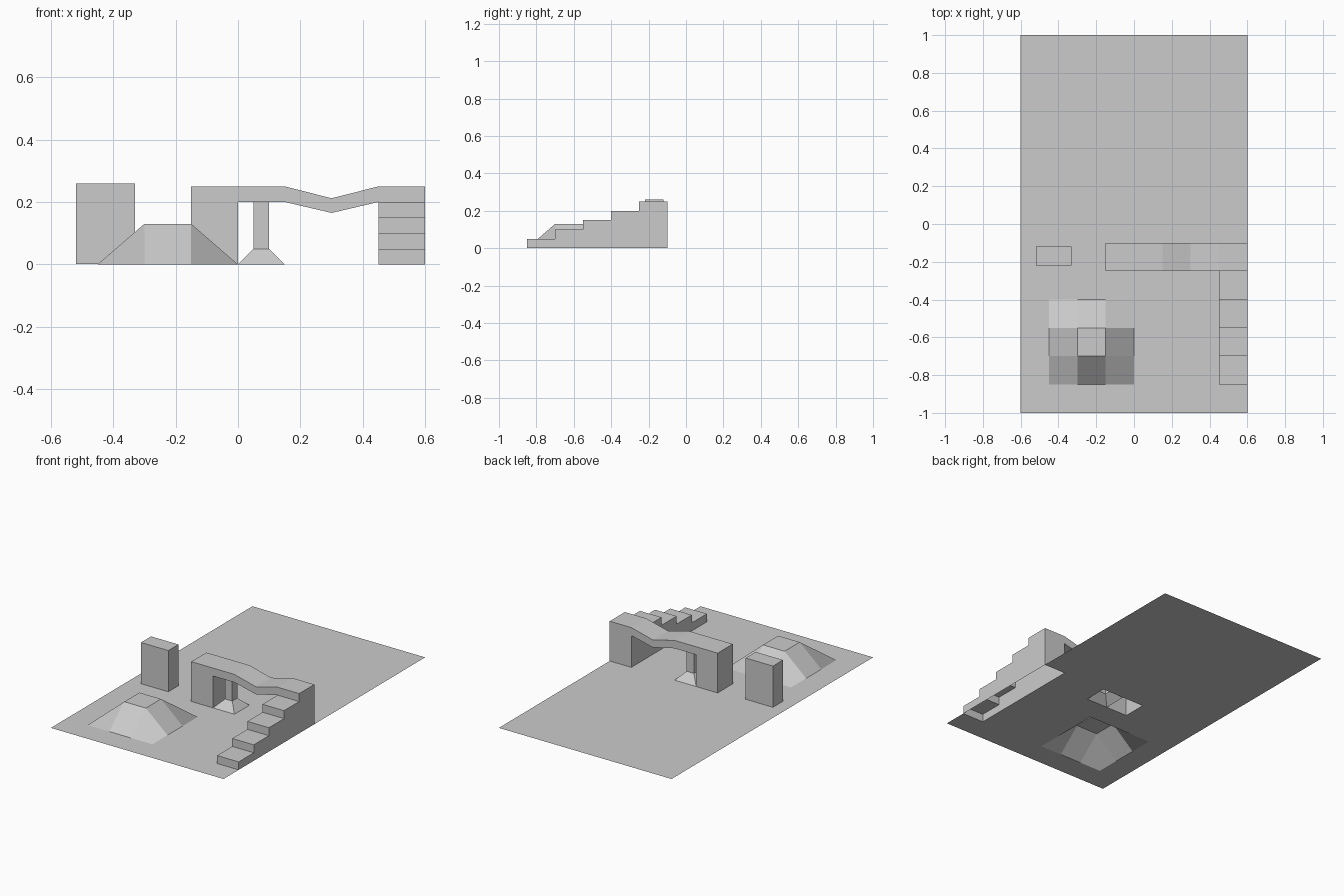
import bpy, bmesh

if "Cube" in bpy.data.objects:
    bpy.data.objects.remove(bpy.data.objects["Cube"])

C = 0.15                     # grid cell size
Y0, Y1 = -0.25, -0.10        # depth range of the bridge row


def make(name, faces, fix_normals=True):
    """Mesh object from a list of polygons, welded at shared corners."""
    bm = bmesh.new()
    for pts in faces:
        bm.faces.new([bm.verts.new(p) for p in pts])
    bmesh.ops.remove_doubles(bm, verts=bm.verts, dist=0.0005)
    if fix_normals:
        bmesh.ops.recalc_face_normals(bm, faces=bm.faces)
    me = bpy.data.meshes.new(name)
    bm.to_mesh(me)
    bm.free()
    ob = bpy.data.objects.new(name, me)
    bpy.context.collection.objects.link(ob)
    return ob


def strip(a, b):
    """Quads between two matching point chains."""
    return [(a[i], a[i + 1], b[i + 1], b[i]) for i in range(len(a) - 1)]


def ring(x0, x1, y0, y1, z):
    return [(x0, y0, z), (x1, y0, z), (x1, y1, z), (x0, y1, z), (x0, y0, z)]


# Ground grid: one cell raised as a hill, open under the pillars and stairs
xs = [-0.6 + C * i for i in range(9)]
ys = [-1 + C * i for i in range(14)] + [1.0]
holes = {(3, 5), (4, 5)} | {(7, j) for j in range(1, 6)}


def ground_point(i, j):
    return (xs[i], ys[j], 0.13 if i in (2, 3) and j in (2, 3) else 0)


cells = []
for i in range(8):
    for j in range(14):
        if (i, j) not in holes:
            cells.append([ground_point(i, j), ground_point(i + 1, j),
                          ground_point(i + 1, j + 1), ground_point(i, j + 1)])
make("ground_with_hill", cells, fix_normals=False)

# Bridge: pillar, sagging deck and landing as one hollow shell
top = [(-0.15, 0), (-0.15, 0.25), (0, 0.25), (0.15, 0.25), (0.3, 0.212),
       (0.45, 0.25), (0.6, 0.25)]
under = [(0.45, 0.2), (0.3, 0.165), (0.15, 0.2), (0, 0.2), (0, 0)]


def at_y(pts, y):
    return [(x, y, z) for x, z in pts]


front = top + [(0.6, 0.2)] + under
back = top + [(0.6, 0), (0.45, 0)] + under
bridge = [at_y(front, Y0), at_y(back, Y1)]
for chain in (top, under):
    bridge += strip(at_y(chain, Y0), at_y(chain, Y1))
make("bridge", bridge)

# Stairs: stepped profile closed by two side walls, open underneath
steps = [(-0.85, 0)]
for k in range(4):
    y, z = -0.85 + C * k, 0.05 * (k + 1)
    steps += [(y, z), (y + C, z)]


def at_x(pts, x):
    return [(x, y, z) for y, z in pts]


left_wall = steps + [(Y1, 0.2), (Y1, 0)]
right_wall = steps + [(Y0, 0.25), (Y1, 0.25), (Y1, 0)]
make("stairs", [at_x(left_wall, 0.45), at_x(right_wall, 0.6)]
     + strip(at_x(steps, 0.45), at_x(steps, 0.6)))

# Thin column under the bridge with a flared foot
levels = [ring(0, 0.15, Y0, Y1, 0),
          ring(0.05, 0.1, -0.2, -0.15, 0.05),
          ring(0.05, 0.1, -0.2, -0.15, 0.2)]
make("column", strip(levels[0], levels[1]) + strip(levels[1], levels[2]))

# Free-standing block
low = ring(-0.52, -0.33, -0.22, -0.12, 0.001)
high = ring(-0.52, -0.33, -0.22, -0.12, 0.26)
make("block", strip(low, high) + [low[:4], high[:4]])
